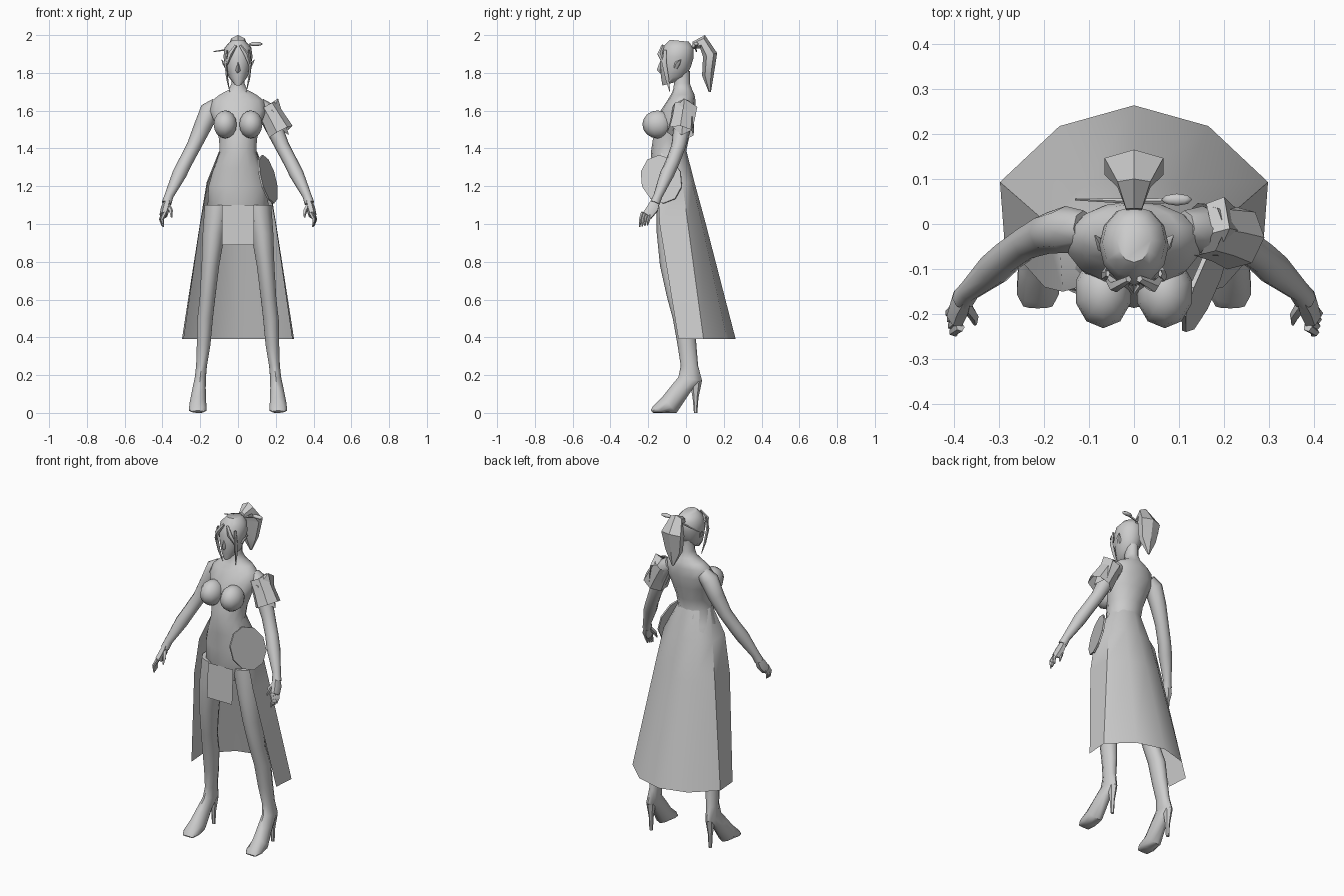
import bpy, bmesh, math
from mathutils import Vector

grey = bpy.data.materials.new("plain_grey")
grey.diffuse_color = (0.6, 0.6, 0.6, 1)


def finish(name, bm, angle=50, closed=True):
    if closed:
        bmesh.ops.recalc_face_normals(bm, faces=bm.faces)
    me = bpy.data.meshes.new(name)
    bm.to_mesh(me)
    bm.free()
    me.materials.append(grey)
    ob = bpy.data.objects.new(name, me)
    bpy.context.collection.objects.link(ob)
    bpy.ops.object.select_all(action='DESELECT')
    ob.select_set(True)
    bpy.context.view_layer.objects.active = ob
    bpy.ops.object.shade_smooth_by_angle(angle=math.radians(angle))
    return ob


def skin(name, rings, caps=True, angle=50):
    """Bridge closed rings of points."""
    bm = bmesh.new()
    vs = [[bm.verts.new(p) for p in r] for r in rings]
    n = len(vs[0])
    for a, b in zip(vs, vs[1:]):
        for i in range(n):
            j = (i + 1) % n
            bm.faces.new((a[i], a[j], b[j], b[i]))
    if caps:
        bm.faces.new(vs[0])
        bm.faces.new(vs[-1])
    return finish(name, bm, angle)


def loft(name, stations, n=10, s=1, angle=50):
    """Each station: x, half width, front y, front z, back y, back z."""
    rings = []
    for x, w, yf, zf, yb, zb in stations:
        f, b = Vector((0, yf, zf)), Vector((0, yb, zb))
        rings.append([(f + b) / 2 + (f - b) / 2 * math.cos(t) + Vector((s * (x + w * math.sin(t)), 0, 0))
                      for t in (2 * math.pi * i / n for i in range(n))])
    return skin(name, rings, angle=angle)


def tube(name, pts, n=8, s=1, flat=1.0, caps=True):
    """Each point: x, y, z, radius; rings stand across the path."""
    P = [Vector((s * p[0], p[1], p[2])) for p in pts]
    rings = []
    for i, c in enumerate(P):
        d = (P[min(i + 1, len(P) - 1)] - P[max(i - 1, 0)]).normalized()
        u = d.cross(Vector((0, 1, 0))).normalized()
        v = d.cross(u)
        r = pts[i][3]
        rings.append([c + u * r * flat * math.cos(t) + v * r * math.sin(t)
                      for t in (2 * math.pi * k / n for k in range(n))])
    return skin(name, rings, caps)


def sheet(name, rows):
    """Open surface through rows of points."""
    bm = bmesh.new()
    vs = [[bm.verts.new(p) for p in r] for r in rows]
    for a, b in zip(vs, vs[1:]):
        for i in range(len(a) - 1):
            bm.faces.new((a[i], b[i], b[i + 1], a[i + 1]))
    return finish(name, bm, closed=False)


def ball(name, c, r, u=10, v=8):
    bm = bmesh.new()
    bmesh.ops.create_uvsphere(bm, u_segments=u, v_segments=v, radius=1)
    for p in bm.verts:
        p.co = Vector([c[i] + r[i] * p.co[i] for i in range(3)])
    return finish(name, bm, 60)


# torso, hips and neck: half width, front y, back y, height
body = [(.10, -.14, .00, 1.01), (.165, -.165, .05, 1.1), (.16, -.17, .04, 1.2),
        (.13, -.18, .02, 1.3), (.099, -.186, .0, 1.38), (.103, -.175, .015, 1.45),
        (.125, -.155, .035, 1.53), (.152, -.135, .05, 1.6), (.138, -.098, .05, 1.655),
        (.10, -.08, .045, 1.685), (.05, -.068, .033, 1.71), (.035, -.063, .02, 1.745),
        (.036, -.065, .02, 1.81)]
loft("torso", [(0, w, f, z, b, z) for w, f, b, z in body], 14)

# head
loft("head", [(0, .02, -.125, 1.733, -.06, 1.75), (0, .05, -.132, 1.775, .0, 1.78),
              (0, .066, -.138, 1.83, .025, 1.83), (0, .077, -.135, 1.89, .04, 1.88),
              (0, .07, -.12, 1.94, .04, 1.93), (0, .038, -.085, 1.975, .015, 1.965)], 12)
loft("nose", [(0, .004, -.14, 1.855, -.12, 1.855), (0, .013, -.155, 1.815, -.12, 1.81),
              (0, .005, -.14, 1.80, -.12, 1.80)], 4)

# hair
loft("ponytail", [(0, .02, .03, 1.925, .035, 1.965), (0, .042, .075, 1.93, .1, 2.0),
                  (0, .075, .09, 1.885, .165, 1.905), (0, .055, .085, 1.785, .147, 1.79),
                  (0, .006, .12, 1.70, .132, 1.70)], 6, angle=30)
tube("hair_pin", [(-.13, .055, 1.912, .003), (.0, .05, 1.932, .006), (.08, .052, 1.948, .006)], 5)
ball("pin_bead", (.095, .054, 1.953), (.036, .014, .011), 8, 5)

for s, side in ((1, "left"), (-1, "right")):
    tube(side + "_ear", [(.062, -.055, 1.825, .012), (.074, -.045, 1.85, .016),
                         (.087, -.025, 1.87, .002)], 5, s, .5)
    tube(side + "_side_lock", [(.058, -.11, 1.92, .008), (.066, -.115, 1.85, .013),
                               (.058, -.10, 1.77, .010), (.044, -.085, 1.70, .002)], 5, s, .6)
    tube(side + "_fringe", [(.012, -.122, 1.945, .008), (.042, -.138, 1.90, .014),
                            (.062, -.115, 1.84, .006)], 5, s)
    ball(side + "_bust", (s * .068, -.15, 1.527), (.064, .081, .074))

    # arm and hand
    tube(side + "_arm", [(.11, -.01, 1.63, .04), (.15, -.012, 1.60, .052), (.19, -.02, 1.51, .046),
                         (.235, -.04, 1.41, .038), (.28, -.072, 1.325, .037), (.31, -.10, 1.265, .038),
                         (.365, -.148, 1.15, .024), (.378, -.165, 1.11, .026)], 8, s)
    tube(side + "_palm", [(.372, -.158, 1.13, .023), (.384, -.175, 1.085, .034),
                          (.395, -.205, 1.045, .03)], 6, s, .7)
    for k in range(4):
        o = k * .014
        tube(side + "_finger_%d" % (k + 1),
             [(.385 + o * .3, -.228 + o, 1.06, .011), (.402 + o * .2, -.24 + o, 1.025, .009),
              (.395 + o * .2, -.246 + o, .985 + o * .2, .004)], 5, s)
    tube(side + "_thumb", [(.372, -.18, 1.10, .014), (.355, -.205, 1.07, .011),
                           (.352, -.222, 1.035, .004)], 5, s)

    # leg running into the shoe
    loft(side + "_leg", [(.105, .075, -.155, 1.1, .04, 1.1), (.128, .062, -.155, .95, .025, .95),
                         (.146, .049, -.138, .78, .005, .78), (.162, .043, -.10, .61, .01, .6),
                         (.175, .043, -.07, .5, .045, .48), (.182, .038, -.045, .36, .055, .36),
                         (.193, .03, -.028, .25, .064, .25), (.2, .031, -.04, .19, .085, .17),
                         (.206, .037, -.085, .135, .03, .12), (.212, .046, -.125, .085, -.05, 0),
                         (.213, .049, -.175, .035, -.12, 0), (.213, .034, -.187, .012, -.175, 0)], 10, s)
    loft(side + "_heel", [(.2, .024, .02, .16, .085, .17), (.2, .013, .035, .08, .066, .08),
                          (.2, .01, .042, 0, .06, 0)], 6, s)

# long skirt open at the front, half outline mirrored in x
outline = [(1.385, ((.085, -.13), (.1, -.08), (.06, -.015), (0, .003))),
           (1.22, ((.158, -.15), (.166, -.02), (.085, .032), (0, .045))),
           (1.0, ((.198, -.14), (.202, .01), (.108, .085), (0, .105))),
           (.39, ((.287, -.04), (.297, .093), (.165, .217), (0, .263)))]
sheet("skirt", [[(-x, y, z) for x, y in half] + [(x, y, z) for x, y in half[-2::-1]]
                for z, half in outline])

# front flap
sheet("front_flap", [[(-.085, y, z), (.085, y, z)] for y, z in ((-.168, 1.1), (-.178, .89))])

# hip plate: flat leaning oval
bm = bmesh.new()
centre, u, v = Vector((.158, -.13, 1.237)), Vector((.04, .11, 0)), Vector((-.03, -.01, .128))
normal = u.cross(v).normalized() * .005
rim = [[bm.verts.new(centre + u * math.cos(t) + v * math.sin(t) + normal * k)
        for t in (math.pi * (2 * i + 1) / 10 for i in range(10))] for k in (-1, 1)]
for r in rim:
    bm.faces.new(r)
for i in range(10):
    j = (i + 1) % 10
    bm.faces.new((rim[0][i], rim[0][j], rim[1][j], rim[1][i]))
finish("hip_plate", bm, 30)

# flared sleeve on one upper arm, with a raised outer point
sleeve = tube("sleeve", [(.15, -.012, 1.62, .06), (.19, -.02, 1.55, .065), (.225, -.03, 1.485, .073)],
              7, caps=False)
sheet("sleeve_frill", [[(.145, -.07, 1.61), (.175, -.02, 1.64), (.16, .045, 1.63)],
                       [(.185, -.07, 1.60), (.212, -.01, 1.665), (.20, .06, 1.62)],
                       [(.205, -.08, 1.52), (.27, -.022, 1.47), (.225, .035, 1.50)]])
